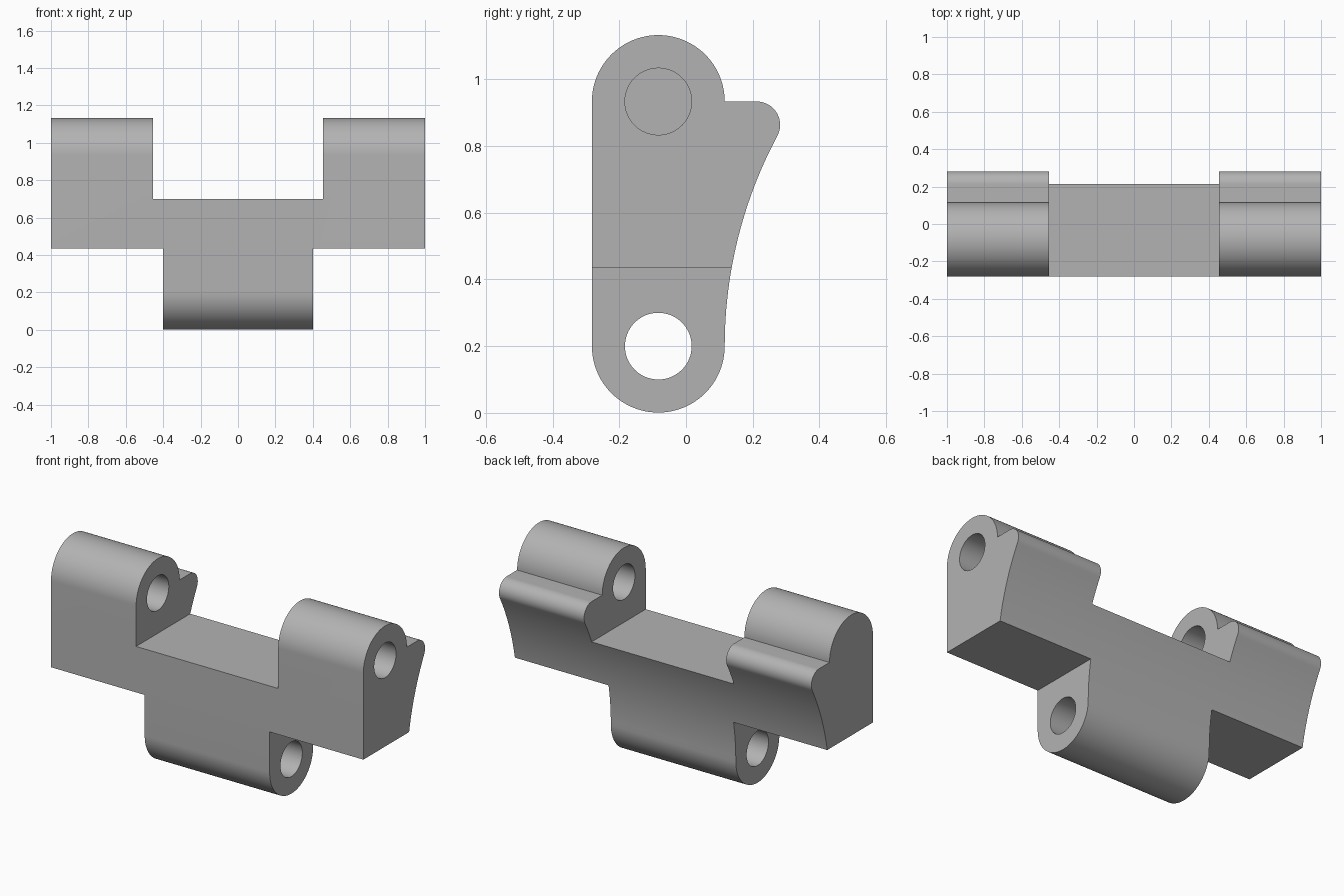
import bpy, bmesh
from math import sin, cos, pi, atan2, radians

cube = bpy.data.objects.get("Cube")
if cube:
    bpy.data.objects.remove(cube, do_unlink=True)

grey = bpy.data.materials.new("plain grey")
grey.use_nodes = True
colour = (0.45, 0.45, 0.45, 1)
grey.diffuse_color = colour
grey.node_tree.nodes["Principled BSDF"].inputs["Base Color"].default_value = colour

AXIS_Y, LOW_Z, HIGH_Z = -0.083, 0.2, 0.933   # pin axes
R, HOLE = 0.199, 0.1                         # barrel and hole radii
BUMP, BACK = 0.07, 0.282                     # stop radius and rear limit


def arc(cy, cz, r, a, b, n):
    """Points (y, z) along an arc from angle a to b."""
    return [(cy + r * cos(a + (b - a) * i / n), cz + r * sin(a + (b - a) * i / n))
            for i in range(n + 1)]


def prism(name, points, x0, x1):
    """Extrude a (y, z) outline along x."""
    bm = bmesh.new()
    face = bm.faces.new([bm.verts.new((x0, y, z)) for y, z in points])
    ext = bmesh.ops.extrude_face_region(bm, geom=[face])
    moved = [v for v in ext["geom"] if isinstance(v, bmesh.types.BMVert)]
    bmesh.ops.translate(bm, verts=moved, vec=(x1 - x0, 0, 0))
    bmesh.ops.recalc_face_normals(bm, faces=bm.faces)
    mesh = bpy.data.meshes.new(name)
    bm.to_mesh(mesh)
    bm.free()
    mesh.materials.append(grey)
    obj = bpy.data.objects.new(name, mesh)
    bpy.context.collection.objects.link(obj)
    return obj


def box(name, x0, x1, z0, z1):
    return prism(name, [(-1, z0), (1, z0), (1, z1), (-1, z1)], x0, x1)


def pin(name, z, x0, x1):
    return prism(name, arc(AXIS_Y, z, HOLE, 0, 2 * pi, 64)[:-1], x0, x1)


# Side outline: round foot, concave back tangent to the rounded stop, round head
edge = AXIS_Y + R
by, bz = BACK - BUMP, HIGH_Z - BUMP
dy, dz = by - edge, bz - LOW_Z
big = (dy * dy + dz * dz - BUMP * BUMP) / (2 * (BUMP + dy))
tilt = atan2(dz, big - dy)
outline = (arc(AXIS_Y, LOW_Z, R, pi, 2 * pi, 48)
           + arc(edge + big, LOW_Z, big, pi, pi - tilt, 24)[1:]
           + arc(by, bz, BUMP, -tilt, pi / 2, 24)[1:]
           + arc(AXIS_Y, HIGH_Z, R, 0, pi, 48))
bracket = prism("hinge_bracket", outline, -1, 1)

# Gaps between the lugs and beside the barrel, then the pin holes
cutters = [
    box("top_gap", -0.455, 0.455, 0.70, 2),
    box("left_gap", 0.40, 2, -1, 0.434),
    box("right_gap", -2, -0.40, -1, 0.434),
    pin("barrel_hole", LOW_Z, -0.7, 0.7),
    pin("left_lug_hole", HIGH_Z, 0.2, 1.2),
    pin("right_lug_blind_hole", HIGH_Z, -0.9, -0.2),
]
bpy.context.view_layer.objects.active = bracket
for cutter in cutters:
    cutter.hide_render = True
    mod = bracket.modifiers.new(cutter.name, "BOOLEAN")
    mod.operation, mod.solver, mod.object = "DIFFERENCE", "EXACT", cutter
    bpy.ops.object.modifier_apply(modifier=mod.name)
    bpy.data.objects.remove(cutter, do_unlink=True)

# Smooth curves, sharp edges
bpy.ops.object.select_all(action="DESELECT")
bracket.select_set(True)
bpy.ops.object.shade_smooth_by_angle(angle=radians(30))
